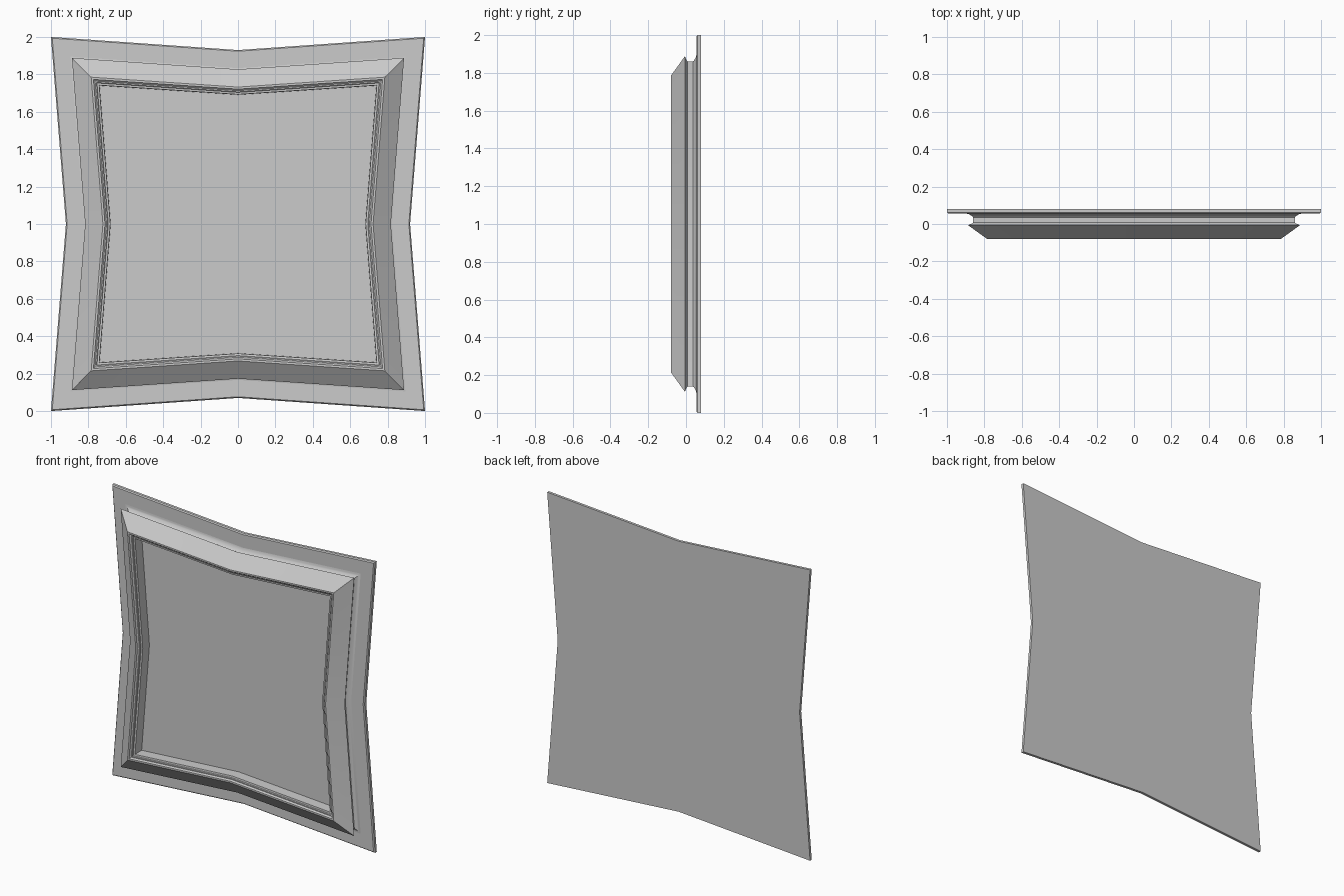
import bpy, bmesh, math

if "Cube" in bpy.data.objects:
    bpy.data.objects.remove(bpy.data.objects["Cube"])

# Outline: a square with pinched sides, 8 points, counter-clockwise seen from the front.
def outline(c):
    d = (1 - c) / 1.087            # inward offset of the side midpoints
    mx, mz = 0.92 - d, 0.93 - d
    return [(c, -c), (mx, 0), (c, c), (0, mz), (-c, c), (-mx, 0), (-c, -c), (0, -mz)]

def loft(name, profile, cap_back=False, cap_front=False):
    bm = bmesh.new()
    rings = [[bm.verts.new((x, y, z + 1)) for x, z in outline(c)] for c, y in profile]
    for a, b in zip(rings, rings[1:]):
        for i in range(8):
            j = (i + 1) % 8
            bm.faces.new((a[i], a[j], b[j], b[i]))
    if cap_back:
        bm.faces.new(rings[0][::-1])
    if cap_front:
        bm.faces.new(rings[-1])
    me = bpy.data.meshes.new(name)
    bm.to_mesh(me)
    bm.free()
    ob = bpy.data.objects.new(name, me)
    bpy.context.collection.objects.link(ob)
    bpy.ops.object.select_all(action='DESELECT')
    ob.select_set(True)
    bpy.context.view_layer.objects.active = ob
    bpy.ops.object.shade_smooth_by_angle(angle=math.radians(30))
    return ob

# Backing plate with a small chamfer on its front edge
loft("backing_plate", [(1, .08), (1, .062), (.993, .055), (.895, .055)], cap_back=True)

# Moulding: cove, neck, flared lip, front bevel, stepped inner rim, inner wall
loft("frame_moulding", [
    (.895, .055), (.885, .053), (.875, .048), (.865, .042), (.86, .036),
    (.86, .008), (.866, .003), (.888, -.006),
    (.785, -.08), (.773, -.08), (.77, -.073), (.764, -.069),
    (.757, -.069), (.754, -.062), (.742, -.06), (.74, .01)])

# Recessed panel
loft("panel", [(.74, .01)], cap_front=True)
